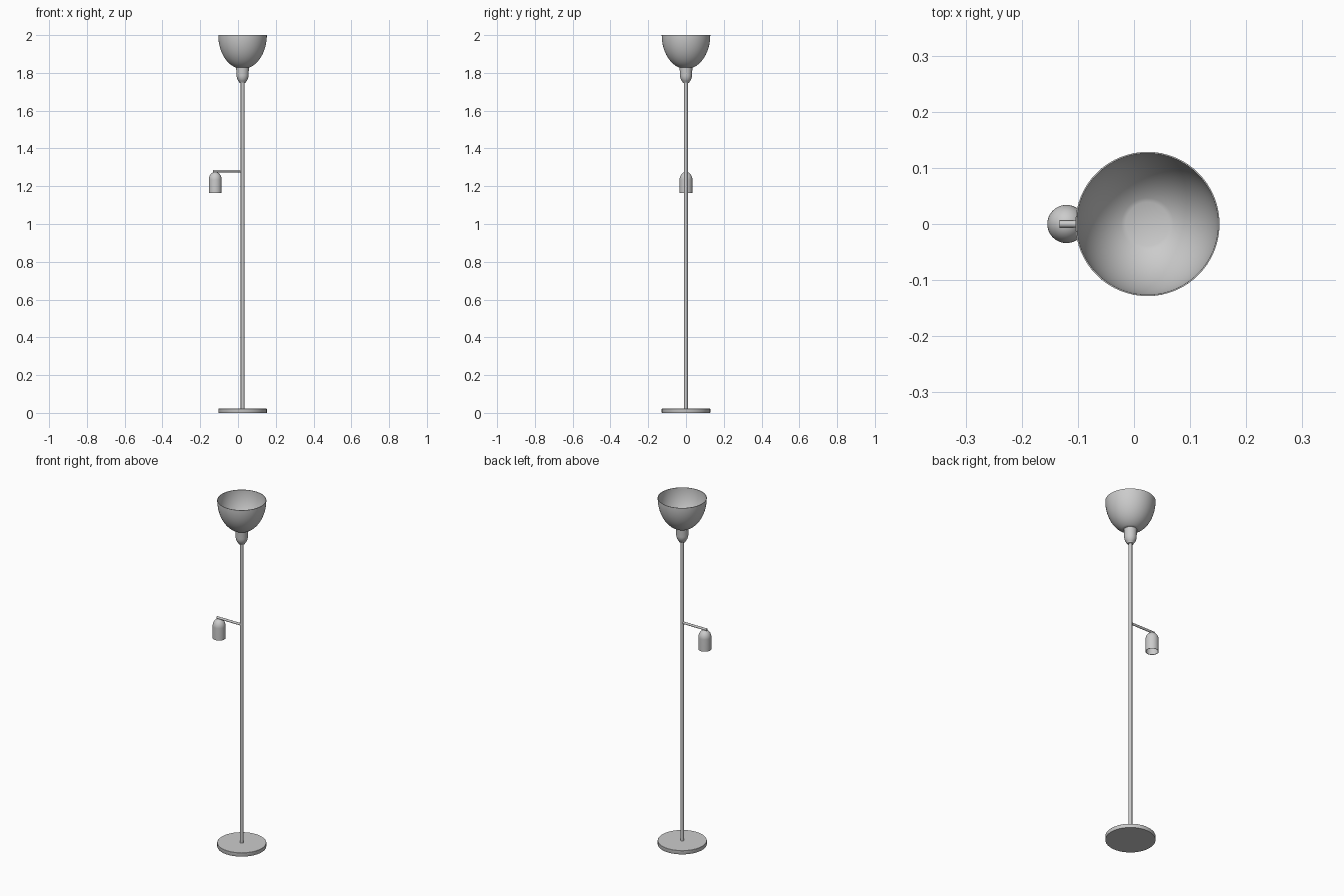
import bpy, bmesh, math
from mathutils import Matrix, Vector

if "Cube" in bpy.data.objects:
    bpy.data.objects.remove(bpy.data.objects["Cube"])

AXIS_X = 0.024      # main pole
SPOT_X = -0.1205    # reading light

grey = bpy.data.materials.new("light grey metal")
grey.diffuse_color = (0.6, 0.6, 0.6, 1)
grey.use_nodes = True
grey.node_tree.nodes["Principled BSDF"].inputs["Base Color"].default_value = grey.diffuse_color


def lathe(name, profile, x, steps=64):
    """Revolve an (r, z) profile about a vertical axis at x."""
    bm = bmesh.new()
    verts = [bm.verts.new((r, 0, z)) for r, z in profile]
    edges = [bm.edges.new(pair) for pair in zip(verts, verts[1:])]
    bmesh.ops.spin(bm, geom=verts + edges, axis=(0, 0, 1), cent=(0, 0, 0),
                   angle=2 * math.pi, steps=steps, use_duplicate=False)
    bmesh.ops.remove_doubles(bm, verts=bm.verts, dist=1e-5)
    bmesh.ops.recalc_face_normals(bm, faces=bm.faces)
    return finish(name, bm, (x, 0, 0))


def finish(name, bm, loc):
    mesh = bpy.data.meshes.new(name)
    bm.to_mesh(mesh)
    bm.free()
    mesh.materials.append(grey)
    ob = bpy.data.objects.new(name, mesh)
    ob.location = loc
    bpy.context.collection.objects.link(ob)
    bpy.context.view_layer.objects.active = ob
    ob.select_set(True)
    bpy.ops.object.shade_smooth_by_angle(angle=math.radians(35))
    ob.select_set(False)
    return ob


def arc(r, h, z, a0, a1, n=14):
    """Elliptical arc points (r, z) between two angles in degrees."""
    out = []
    for i in range(n + 1):
        a = math.radians(a0 + (a1 - a0) * i / n)
        out.append((max(r * math.cos(a), 0), z + h * math.sin(a)))
    return out


# round floor plate
lathe("base", [(0, 0), (0.128, 0), (0.1285, 0.001), (0.1285, 0.021),
               (0.1275, 0.022), (0, 0.022)], AXIS_X)

# pole and its small foot collar
lathe("pole", [(0, 0.02), (0.0095, 0.02), (0.0095, 1.76), (0, 1.76)], AXIS_X, 32)

# lamp holder with rounded lower end
holder = [(0, 1.745)] + arc(0.032, 0.045, 1.79, -60, 0, 10)
holder[1] = (holder[1][0], 1.747)
lathe("lamp_holder", holder + [(0.034, 1.832), (0, 1.832)], AXIS_X, 48)

# open bowl shade: thin shell with a flat floor
outer = arc(0.1285, 0.179, 2.0, -72, 0, 20)
inner = arc(0.1260, 0.176, 2.0, 0, -72, 20)
lathe("bowl_shade", [(0, outer[0][1])] + outer + inner + [(0, inner[-1][1])], AXIS_X, 80)

# horizontal arm to the reading light
bm = bmesh.new()
length = AXIS_X + 0.133
bmesh.ops.create_cone(bm, cap_ends=True, segments=24, radius1=0.0065,
                      radius2=0.0065, depth=length,
                      matrix=Matrix.Rotation(math.pi / 2, 4, 'Y'))
finish("reading_arm", bm, Vector((AXIS_X - length / 2, 0, 1.280)))

# reading light: domed cup, open underneath
cup_out = [(0.034, 1.165)] + arc(0.034, 0.042, 1.234, 0, 90)
cup_in = arc(0.0315, 0.039, 1.234, 90, 0) + [(0.0315, 1.165), (0.034, 1.165)]
lathe("reading_shade", cup_out + cup_in, SPOT_X, 48)
